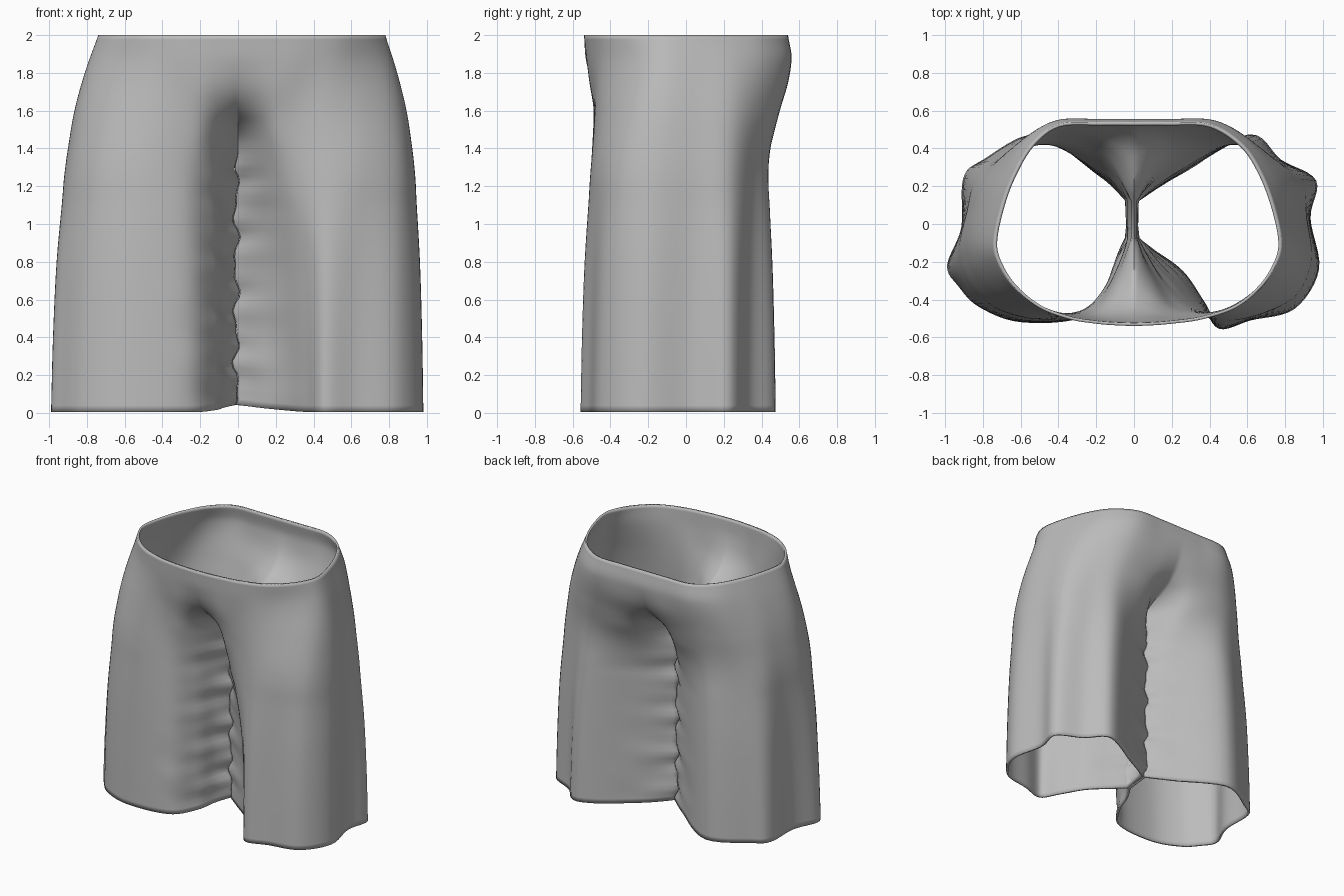
import bpy, bmesh, math

if "Cube" in bpy.data.objects:
    bpy.data.objects.remove(bpy.data.objects["Cube"])

# Half outlines running front centre -> side -> back centre, at three heights
LEFT_WAIST = [(0, -.54), (-.09, -.537), (-.2, -.528), (-.34, -.505), (-.5, -.445), (-.63, -.34), (-.71, -.22),
              (-.74, -.1), (-.705, .08), (-.645, .25), (-.545, .43), (-.4, .54), (-.18, .55), (0, .55)]
LEFT_MID = [(0, -.08), (-.06, -.19), (-.15, -.36), (-.29, -.475), (-.5, -.5), (-.72, -.44), (-.86, -.3),
            (-.91, -.12), (-.88, .08), (-.82, .24), (-.68, .36), (-.45, .43), (-.15, .28), (0, .13)]
LEFT_HEM = [(0, -.08), (-.06, -.18), (-.12, -.33), (-.27, -.495), (-.6, -.52), (-.82, -.44), (-.93, -.33),
            (-.99, -.22), (-.915, -.02), (-.905, .24), (-.8, .34), (-.5, .475), (-.15, .25), (0, .13)]
RIGHT_WAIST = [(0, -.54), (.09, -.537), (.2, -.528), (.36, -.505), (.54, -.445), (.67, -.34), (.75, -.22),
               (.78, -.1), (.745, .08), (.675, .27), (.575, .43), (.4, .54), (.18, .55), (0, .55)]
RIGHT_MID = [(0, -.08), (.06, -.19), (.16, -.35), (.3, -.465), (.48, -.5), (.68, -.47), (.86, -.36),
             (.93, -.18), (.91, .04), (.87, .24), (.7, .36), (.5, .43), (.18, .28), (0, .13)]
RIGHT_HEM = [(0, -.08), (.1, -.15), (.25, -.26), (.36, -.42), (.45, -.555), (.62, -.51), (.85, -.45),
             (.98, -.24), (.935, .03), (.965, .23), (.78, .34), (.61, .475), (.26, .29), (0, .13)]

# How quickly each outline changes into the next one, by height
FLARE = [(2, 0), (1.8, .42), (1.6, .74), (1.4, .93), (1.25, 1), (1.1, 1)]
DEPTH = [(2, 0), (1.86, .06), (1.6, .55), (1.4, .88), (1.25, 1), (1.1, 1)]
PINCH = [(2, 0), (1.85, .03), (1.7, .15), (1.6, .36), (1.53, .65), (1.47, .9), (1.43, 1), (1.3, 1)]
FOLD = [(2, 0), (1.85, .04), (1.7, .15), (1.5, .48), (1.3, .82), (1.1, 1), (1, 1)]
DRAPE = [(1.6, 0), (1.4, .03), (1.2, .18), (.8, .63), (.4, .87), (0, 1)]
BULGE = [(2, -.012), (1.87, .014), (1.6, .012), (1.3, 0), (0, 0)]
CROTCH, ROWS, STEPS = 1.43, 64, 6


def ramp(table, z):
    """Smooth curve through (height, value) pairs."""
    if z >= table[0][0]:
        return table[0][1]
    if z <= table[-1][0]:
        return table[-1][1]
    last = len(table) - 1

    def slope(i):
        (za, a), (zb, b) = table[max(i - 1, 0)], table[min(i + 1, last)]
        return (b - a) / (zb - za)
    for i in range(last):
        (z0, a), (z1, b) = table[i], table[i + 1]
        if z >= z1:
            h = z1 - z0
            t = (z - z0) / h
            return (a * (1 + 2 * t) * (1 - t) ** 2 + slope(i) * h * t * (1 - t) ** 2
                    + b * t * t * (3 - 2 * t) + slope(i + 1) * h * t * t * (t - 1))


def outline(waist, mid, hem, z):
    pinch, fold, drape, pts = ramp(PINCH, z), ramp(FOLD, z), ramp(DRAPE, z), []
    for i, (w, m, h) in enumerate(zip(waist, mid, hem)):
        p = []
        for axis, table in ((0, FLARE), (1, DEPTH)):
            if i in (0, 13):
                t = pinch                            # centre seam
            elif i == 1:
                t = .5 * (pinch + fold)
            elif i in (2, 12):
                t = fold
            else:
                t = ramp(table, z)
            p.append(w[axis] + (m[axis] - w[axis]) * t + (h[axis] - m[axis]) * drape)
        p[1] += ramp(BULGE, z) * min(1, max(0, (p[1] - .2) / .2))
        pts.append(p)
    return pts


def spline(p):
    out = []
    for i in range(len(p) - 1):
        a, b, c, d = p[max(i - 1, 0)], p[i], p[i + 1], p[min(i + 2, len(p) - 1)]
        for s in range(STEPS):
            t = s / STEPS
            out.append([.5 * (2 * b[k] + (c[k] - a[k]) * t + (2 * a[k] - 5 * b[k] + 4 * c[k] - d[k]) * t * t
                              + (3 * b[k] - a[k] - 3 * c[k] + d[k]) * t ** 3) for k in (0, 1)])
    return out + [list(p[-1])]


def add_leg(bm, side, waist, mid, hem):
    above = [2 - (2 - CROTCH) * j / 24 for j in range(25)]
    levels = above + [CROTCH * (1 - j / (ROWS - 24)) for j in range(1, ROWS - 23)]
    rows = []
    for z in levels:
        row = []
        low = min(1, max(0, (CROTCH - z) / .15))
        for x, y in spline(outline(waist, mid, hem, z)):
            inner = max(0, 1 - abs(x) / .38) * low
            # bunched inner seam and soft cross creases
            x += inner ** 3 * (side * .002 + .014 * math.sin(23 * z + 9 * y) + .009 * math.sin(41 * z + 1) - .01)
            crease = math.sin(14 * z + 8 * abs(x) + side) + .6 * math.sin(23 * z - 9 * abs(x))
            y += inner * (1 - inner) * .02 * crease * max(0, .9 - z)
            lift = .05 * max(0, 1 - abs(x) / .45) * max(0, 1 - abs(y - .03) / .5) * max(0, 1 - z / .5)
            row.append(bm.verts.new((x, y, z + lift + .004 * (1 - z / 2))))
        rows.append(row)
    for z, top, bot in zip(levels, rows, rows[1:]):
        n = len(top)
        closed = z <= CROTCH + 1e-4                 # below the crotch each leg is a tube
        for i in range(n if closed else n - 1):
            k = (i + 1) % n
            bm.faces.new((top[i], top[k], bot[k], bot[i]))


# Shorts shell: two halves joined down the centre seam
bm = bmesh.new()
add_leg(bm, -1, LEFT_WAIST, LEFT_MID, LEFT_HEM)
add_leg(bm, 1, RIGHT_WAIST, RIGHT_MID, RIGHT_HEM)
seam = [v for v in bm.verts if abs(v.co.x) < 1e-5 and v.co.z > CROTCH - .005]
bmesh.ops.remove_doubles(bm, verts=seam, dist=.0005)
bmesh.ops.recalc_face_normals(bm, faces=bm.faces)
# make normals point outward, judged on the right-hand side
far = max(bm.faces, key=lambda f: f.calc_center_median().x)
if far.normal.x < 0:
    bmesh.ops.reverse_faces(bm, faces=bm.faces)
mesh = bpy.data.meshes.new("shorts")
bm.to_mesh(mesh)
bm.free()
shorts = bpy.data.objects.new("shorts", mesh)
bpy.context.collection.objects.link(shorts)

cloth = bpy.data.materials.new("grey cloth")
cloth.diffuse_color = (.5, .5, .5, 1)
cloth.use_nodes = True
cloth.node_tree.nodes["Principled BSDF"].inputs["Base Color"].default_value = cloth.diffuse_color
mesh.materials.append(cloth)

# Cloth thickness and soft shading
solid = shorts.modifiers.new("thickness", 'SOLIDIFY')
solid.thickness = .016
solid.offset = -1
bpy.context.view_layer.objects.active = shorts
shorts.select_set(True)
bpy.ops.object.shade_smooth_by_angle(angle=math.radians(60))
